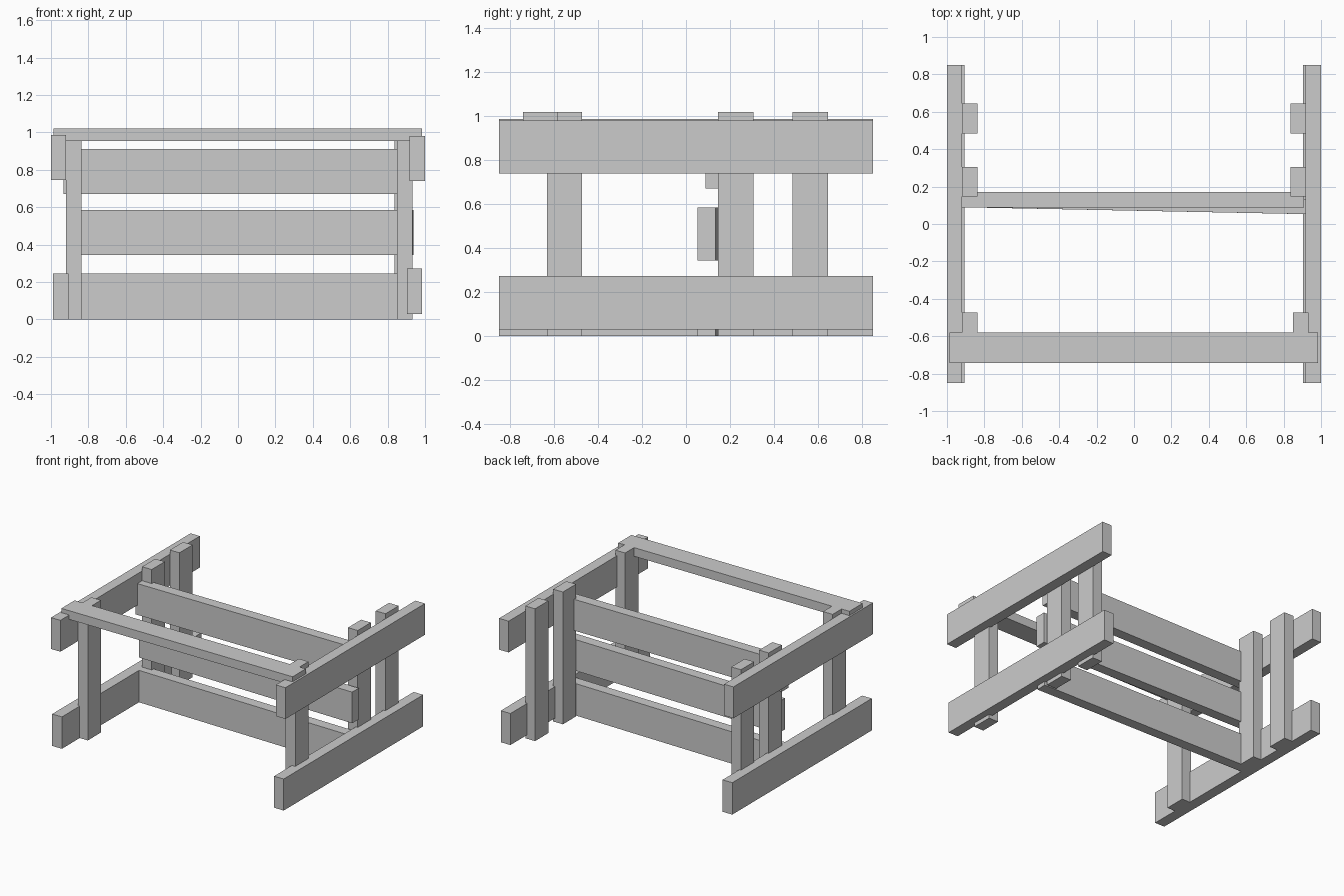
import bpy
from math import atan

if "Cube" in bpy.data.objects:
    bpy.data.objects.remove(bpy.data.objects["Cube"])

def board(name, x, y, z, turn=0.0):
    """Box from (min, max) ranges, optionally turned about its vertical axis."""
    ranges = (x, y, z)
    bpy.ops.mesh.primitive_cube_add(size=1, location=[(a + b) / 2 for a, b in ranges])
    ob = bpy.context.object
    ob.name = name
    ob.scale = [b - a for a, b in ranges]
    ob.rotation_euler.z = turn
    return ob

# Long side rails, slightly uneven like hand-placed planks
RAIL_Y = (-0.85, 0.85)
board("left_upper_rail", (-1.0, -0.92), RAIL_Y, (0.745, 0.987))
board("left_lower_rail", (-0.99, -0.907), RAIL_Y, (0.0, 0.246))
board("right_upper_rail", (0.918, 1.0), RAIL_Y, (0.74, 0.981))
board("right_lower_rail", (0.903, 0.985), RAIL_Y, (0.03, 0.273))

# Upright posts
POST_Z = (0.0, 1.02)
for name, y, right_x in (("front", (-0.633, -0.472), (0.85, 0.932)),
                         ("middle", (0.146, 0.306), (0.836, 0.919)),
                         ("back", (0.484, 0.645), (0.836, 0.919))):
    board(f"left_{name}_post", (-0.92, -0.838), y, POST_Z)
    board(f"right_{name}_post", right_x, y, POST_Z)

# Flat beam across the front posts
board("front_beam", (-0.987, 0.985), (-0.742, -0.581), (0.953, 1.02))

# Cross slats; the lower two sit slightly askew
skew = -atan(0.02)
board("top_slat", (-0.934, 0.91), (0.088, 0.17), (0.671, 0.912))
board("middle_slat", (-0.907, 0.937), (0.071, 0.152), (0.345, 0.585), skew)
board("bottom_slat", (-0.914, 0.93), (0.071, 0.152), (0.0, 0.246), skew)
